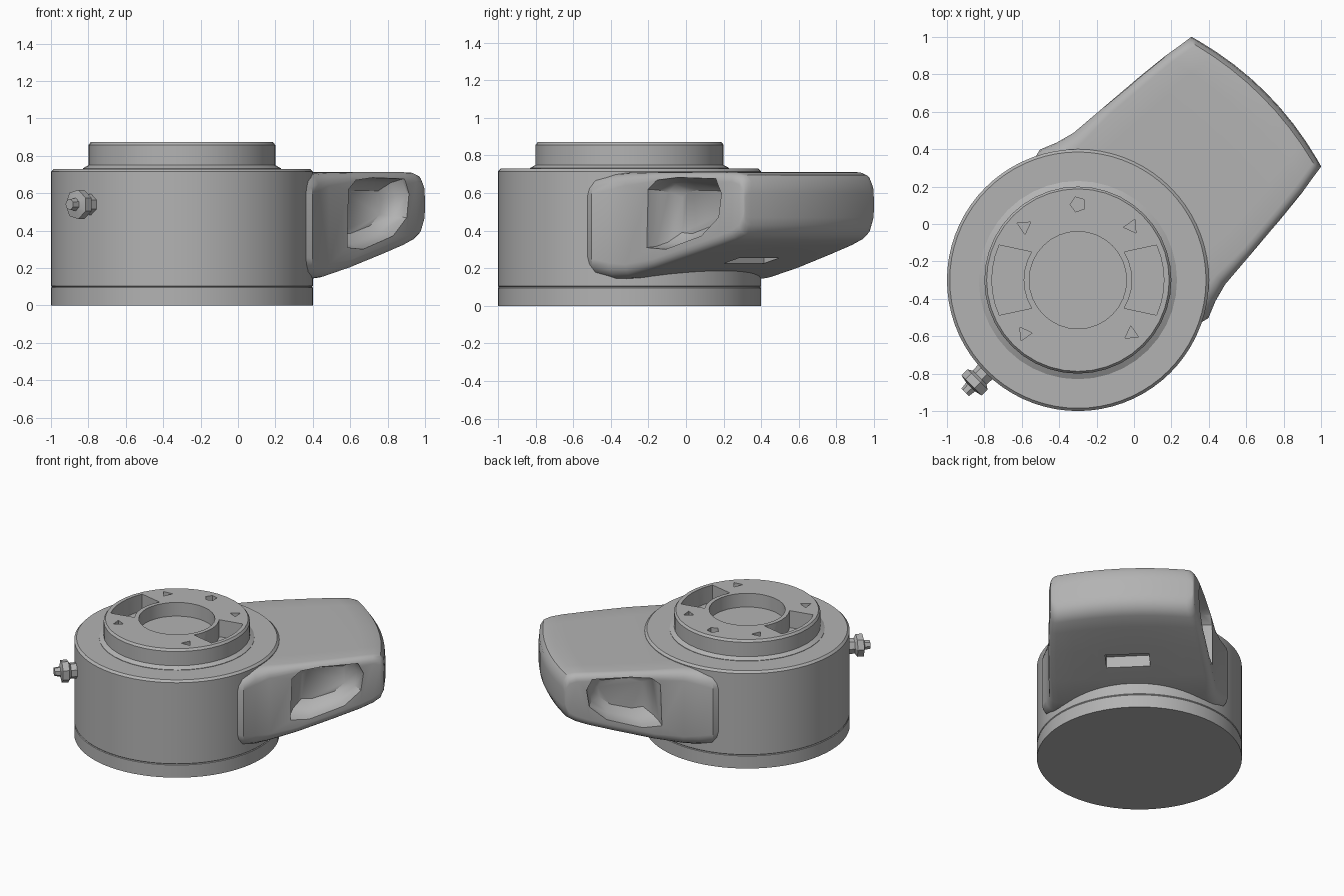
import bpy, bmesh
from math import sin, cos, pi, radians
from mathutils import Matrix, Vector

if "Cube" in bpy.data.objects:
    bpy.data.objects.remove(bpy.data.objects["Cube"], do_unlink=True)

grey = bpy.data.materials.new("plain grey")
grey.use_nodes = True
grey.diffuse_color = (0.45, 0.45, 0.45, 1)
grey.node_tree.nodes["Principled BSDF"].inputs["Base Color"].default_value = grey.diffuse_color

DRUM = Matrix.Translation((-0.3, -0.3, 0))           # drum axis
ARM = DRUM @ Matrix.Rotation(radians(45), 4, "Z")    # local x runs out along the arm


def loft(name, rings, frame, split_caps=False):
    """Skin equal rings of points and close both ends."""
    bm = bmesh.new()
    loops = [[bm.verts.new(frame @ Vector(p)) for p in ring] for ring in rings]
    n = len(loops[0])
    for a, b in zip(loops, loops[1:]):
        for i in range(n):
            j = (i + 1) % n
            bm.faces.new((a[i], a[j], b[j], b[i]))
    for loop in (loops[0], loops[-1]):
        if split_caps:        # strip of quads between upper and lower halves
            for i in range(n // 2 - 1):
                bm.faces.new((loop[i], loop[i + 1], loop[n - 2 - i], loop[n - 1 - i]))
        else:
            bm.faces.new(loop)
    bmesh.ops.recalc_face_normals(bm, faces=bm.faces)
    mesh = bpy.data.meshes.new(name)
    bm.to_mesh(mesh)
    bm.free()
    mesh.materials.append(grey)
    obj = bpy.data.objects.new(name, mesh)
    bpy.context.collection.objects.link(obj)
    return obj


def circle(r, z, sides, x=0, y=0, turn=0):
    return [(x + r * cos(turn + 2 * pi * i / sides), y + r * sin(turn + 2 * pi * i / sides), z)
            for i in range(sides)]


def activate(obj):
    bpy.ops.object.select_all(action="DESELECT")
    obj.select_set(True)
    bpy.context.view_layer.objects.active = obj


def cut(obj, cutter):
    activate(obj)
    mod = obj.modifiers.new("cut", "BOOLEAN")
    mod.operation, mod.solver, mod.object = "DIFFERENCE", "EXACT", cutter
    bpy.ops.object.modifier_apply(modifier=mod.name)
    bpy.data.objects.remove(cutter, do_unlink=True)


def smooth(obj, angle=30):
    activate(obj)
    bpy.ops.object.shade_smooth_by_angle(angle=radians(angle))


# Drum with a fine seam near the base
profile = [(0.7, 0), (0.7, 0.095), (0.696, 0.1), (0.7, 0.105), (0.7, 0.715), (0.685, 0.73)]
drum = loft("drum", [circle(r, z, 72) for r, z in profile], DRUM)
smooth(drum)

# Raised collar with centre bore, two curved pockets and screw holes
profile = [(0.53, 0.72), (0.53, 0.733), (0.5, 0.75), (0.5, 0.857), (0.488, 0.873)]
collar = loft("collar", [circle(r, z, 40) for r, z in profile], DRUM)
cut(collar, loft("bore", [circle(0.26, z, 32) for z in (0.77, 1)], DRUM))
for side in (0, pi):
    steps = [radians(a) for a in range(-24, 25, 8)]
    outline = [(0.46, a) for a in steps] + [(0.29, a * 1.3) for a in reversed(steps)]
    cut(collar, loft("pocket", [[(r * cos(side + a), r * sin(side + a), z) for r, a in outline]
                                for z in (0.745, 1)], DRUM))
for k in range(5):
    angle = [90, 45, 135, 225, 315][k]
    cut(collar, loft("screw_hole", [circle(0.042, z, 3 if k else 5, 0.405 * cos(radians(angle)),
                                           0.405 * sin(radians(angle)), radians(angle + 20))
                                    for z in (0.82, 1)], DRUM))
smooth(collar)


# Arm: rounded sections, flared at the drum, sloping underneath, bowed at the tip
def section(u, w, low, high, r, bow):
    arc = [i * pi / 8 for i in range(5)]
    left = [(-(w - r) - r * cos(a), r * sin(a)) for a in arc]
    flat = [((w - r) * t / 4, r) for t in range(-3, 4)]
    half = left + flat + [(-v, h) for v, h in reversed(left)]
    top = [(v, high - r + h) for v, h in half]
    bottom = [(v, low + r - h) for v, h in reversed(half)]
    return [(u + bow * (1 - (v / w) ** 2), v, z) for v, z in top + bottom]


stations = [
    (0.2, 0.6, 0.2, 0.65, 0.1, 0),
    (0.35, 0.637, 0.15, 0.695, 0.1, 0),
    (0.44, 0.6, 0.14, 0.705, 0.09, 0),
    (0.54, 0.573, 0.15, 0.71, 0.07, 0),
    (0.74, 0.557, 0.2, 0.712, 0.05, 0.02),
    (1.0, 0.536, 0.27, 0.713, 0.05, 0.04),
    (1.18, 0.517, 0.32, 0.713, 0.05, 0.06),
    (1.27, 0.502, 0.35, 0.71, 0.05, 0.07),
    (1.32, 0.495, 0.38, 0.695, 0.05, 0.07),
    (1.344, 0.491, 0.43, 0.66, 0.05, 0.07),
    (1.35, 0.488, 0.47, 0.6, 0.04, 0.07),
]
arm = loft("arm", [section(*s) for s in stations], ARM, split_caps=True)

# Scooped recess on each flank of the arm
recess = [(0.70, 0.62), (0.76, 0.67), (0.9, 0.685), (1.17, 0.68), (1.21, 0.6),
          (1.19, 0.47), (1.07, 0.37), (0.82, 0.3), (0.69, 0.31)]
mid_u, mid_z = 0.95, 0.51
for side in (-1, 1):
    rings = [[(mid_u + (u - mid_u) * k, side * v, mid_z + (z - mid_z) * k) for u, z in recess]
             for v, k in ((0.62, 1.03), (0.5, 0.97), (0.44, 0.86), (0.4, 0.6))]
    cut(arm, loft("recess", rings, ARM))

# Slot in the sloping underside
cut(arm, loft("slot", [[(u, v, z) for u, v in ((0.86, -0.15), (0.98, -0.15), (0.98, 0.15), (0.86, 0.15))]
                       for z in (0.1, 0.31)], ARM))
smooth(arm, 35)

# Small knob opposite the arm
profile = [(0.06, -0.66), (0.055, -0.74), (0.08, -0.755), (0.08, -0.8), (0.035, -0.81), (0.03, -0.85)]
knob = loft("knob", [[(u, y, 0.54 + z) for y, z, _ in circle(r, 0, 7)] for r, u in profile], ARM)
smooth(knob, 20)
